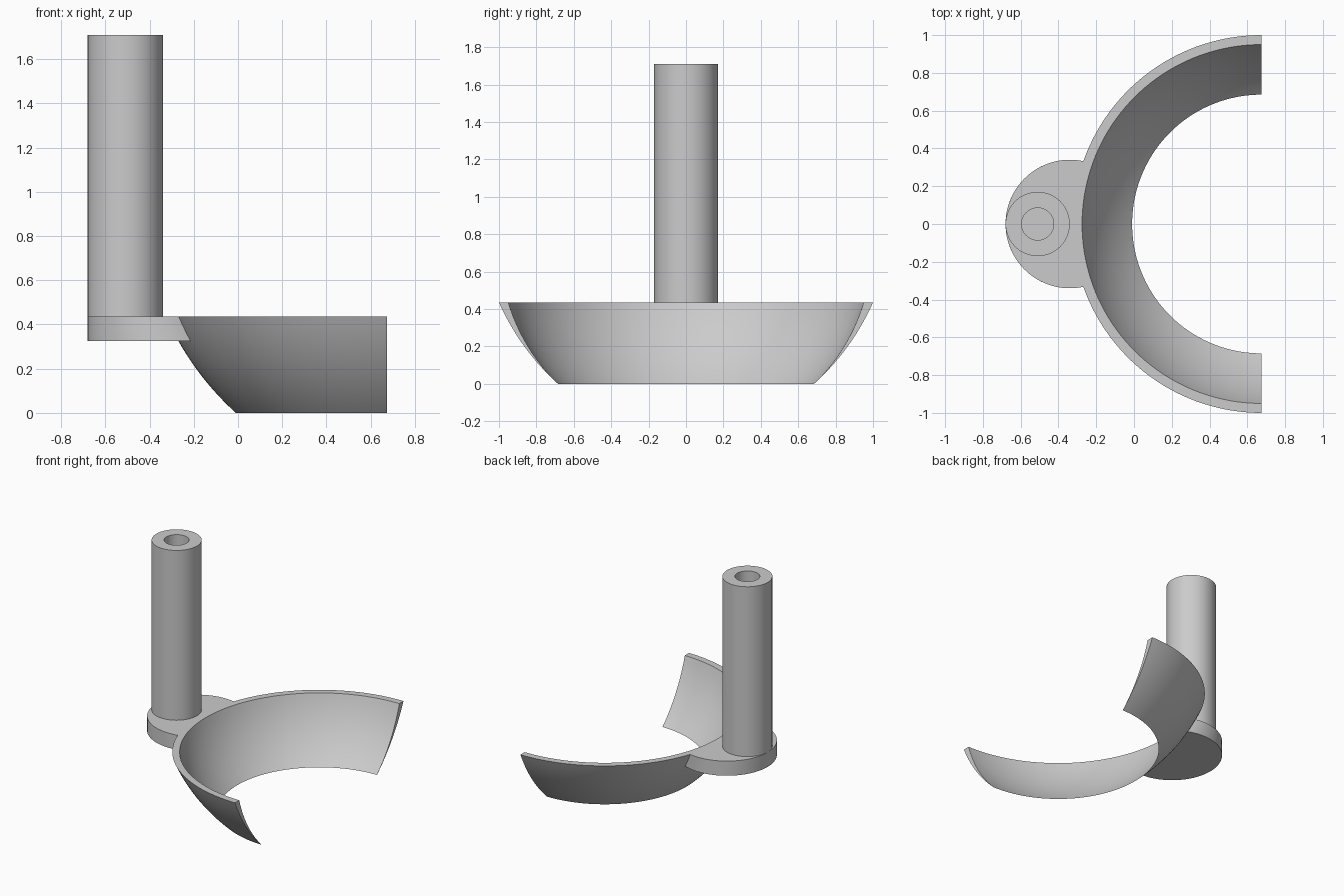
import bpy, bmesh
from math import sin, cos, pi, sqrt, acos, atan2, radians

cube = bpy.data.objects.get("Cube")
if cube:
    bpy.data.objects.remove(cube, do_unlink=True)

grey = bpy.data.materials.new("light_grey")
grey.use_nodes = True
grey.diffuse_color = (0.6, 0.6, 0.6, 1)
grey.node_tree.nodes["Principled BSDF"].inputs["Base Color"].default_value = (0.6, 0.6, 0.6, 1)

BOWL_X, RIM_Z, FOOT_R = 0.675, 0.435, 0.685
PLATE_X, PLATE_R, PLATE_Z = -0.34, 0.34, 0.325


def finish(bm, name):
    bmesh.ops.remove_doubles(bm, verts=bm.verts, dist=1e-5)
    bmesh.ops.recalc_face_normals(bm, faces=bm.faces)
    mesh = bpy.data.meshes.new(name)
    bm.to_mesh(mesh)
    bm.free()
    mesh.materials.append(grey)
    obj = bpy.data.objects.new(name, mesh)
    bpy.context.collection.objects.link(obj)
    bpy.ops.object.select_all(action='DESELECT')
    obj.select_set(True)
    bpy.context.view_layer.objects.active = obj
    bpy.ops.object.shade_smooth_by_angle(angle=radians(30))


def lathe(name, profile, cx, start, sweep, steps):
    """Turn a closed (radius, height) profile about a vertical axis at cx."""
    bm = bmesh.new()
    rings = []
    for i in range(steps + 1):
        a = start + sweep * i / steps
        rings.append([bm.verts.new((cx + r * cos(a), r * sin(a), z)) for r, z in profile])
    n = len(profile)
    for p, q in zip(rings, rings[1:]):
        for j in range(n):
            k = (j + 1) % n
            corners = [p[j], p[k], q[k], q[j]]
            if profile[j][0] == 0 and profile[k][0] == 0:
                continue
            if profile[j][0] == 0:
                corners = corners[:3]
            elif profile[k][0] == 0:
                corners = [p[j], p[k], q[j]]
            bm.faces.new(corners)
    if sweep < 2 * pi:
        bm.faces.new(rings[0])
        bm.faces.new(rings[-1])
    finish(bm, name)


def wall(rim_r, sag, steps=14):
    """Bulging curve from the foot edge up to the rim."""
    dr = rim_r - FOOT_R
    length = sqrt(dr * dr + RIM_Z * RIM_Z)
    pts = []
    for i in range(steps + 1):
        t = i / steps
        b = 4 * sag * t * (1 - t)
        pts.append((FOOT_R + dr * t + b * RIM_Z / length, RIM_Z * t - b * dr / length))
    return pts


# Half bowl: thin at the foot, thicker at the rim
outer = wall(1.0, 0.028)
inner = wall(0.95, 0.0325)
lathe("half_bowl", outer + inner[:0:-1], BOWL_X, pi / 2, pi, 80)

# Hollow post with a closed floor
post = [(0, RIM_Z), (0.085, RIM_Z), (0.085, 1.71), (0.17, 1.71), (0.17, RIM_Z - 0.02), (0, RIM_Z - 0.02)]
lathe("post", post, -0.51, 0, 2 * pi, 64)


# Round plate under the post, trimmed where it meets the bowl wall
def plate_outline(bowl_r, steps=56):
    d = BOWL_X - PLATE_X
    a = acos((d * d + PLATE_R ** 2 - bowl_r ** 2) / (2 * d * PLATE_R))
    pts = []
    for i in range(steps + 1):
        t = a + (2 * pi - 2 * a) * i / steps
        pts.append((PLATE_X + PLATE_R * cos(t), PLATE_R * sin(t)))
    b = atan2(PLATE_R * sin(a), d - PLATE_R * cos(a))
    for i in range(1, 24):
        t = pi + b - 2 * b * i / 24
        pts.append((BOWL_X + bowl_r * cos(t), bowl_r * sin(t)))
    return pts


bm = bmesh.new()
low = [bm.verts.new((x, y, PLATE_Z)) for x, y in plate_outline(0.94)]
top = [bm.verts.new((x, y, RIM_Z)) for x, y in plate_outline(0.997)]
bm.faces.new(low)
bm.faces.new(top)
for i in range(len(low)):
    k = (i + 1) % len(low)
    bm.faces.new((low[i], low[k], top[k], top[i]))
finish(bm, "base_plate")
